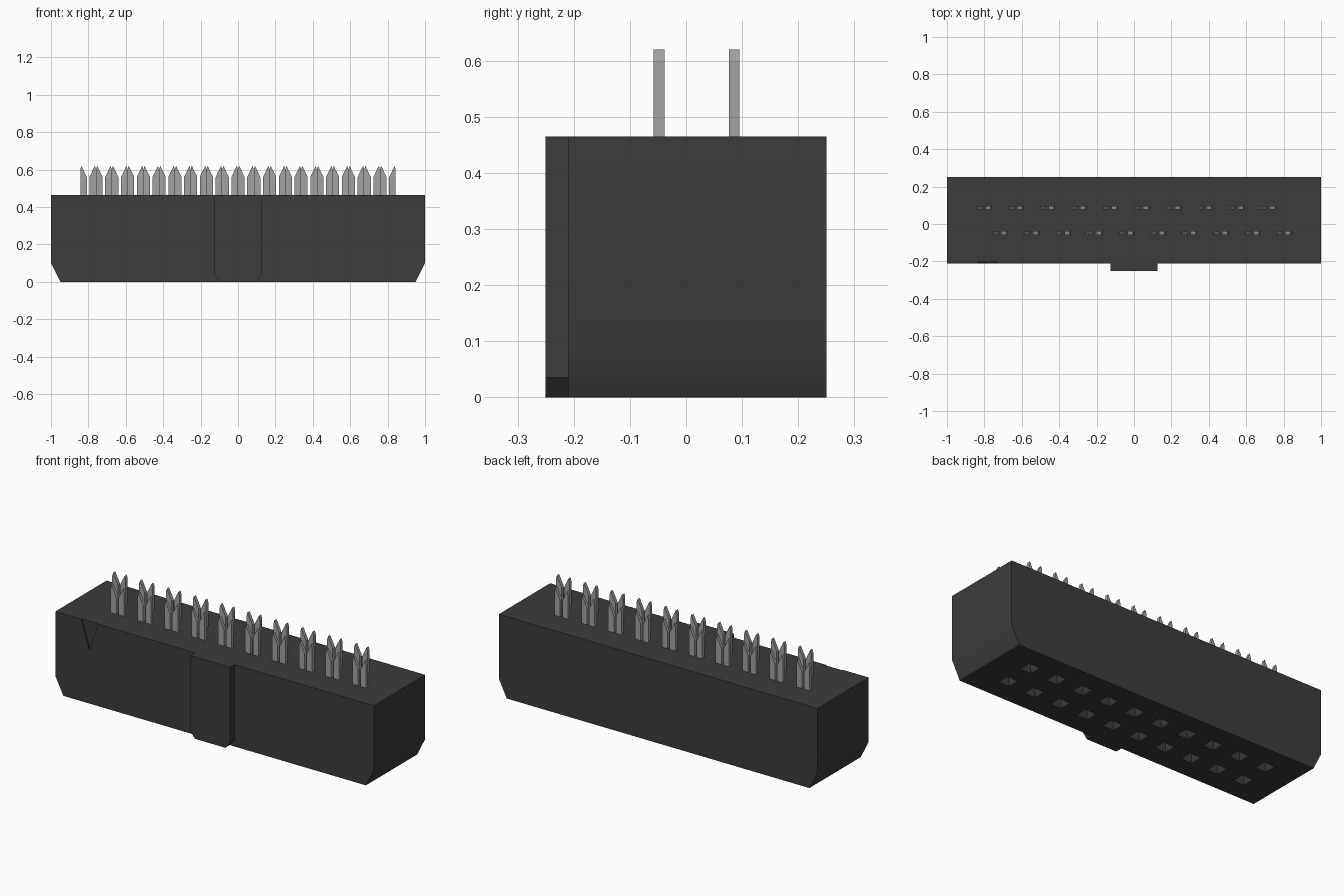
import bpy, bmesh, math

cube = bpy.data.objects.get("Cube")
if cube:
    bpy.data.objects.remove(cube, do_unlink=True)


def material(name, value):
    mat = bpy.data.materials.new(name)
    mat.use_nodes = True
    colour = (value, value, value, 1)
    mat.diffuse_color = colour
    mat.node_tree.nodes["Principled BSDF"].inputs["Base Color"].default_value = colour
    return mat


black = material("black plastic", 0.045)
steel = material("grey metal", 0.36)


def loft(bm, rings):
    """Skin matching rings of points and cap both ends."""
    loops = [[bm.verts.new(p) for p in ring] for ring in rings]
    n = len(loops[0])
    for a, b in zip(loops, loops[1:]):
        for i in range(n):
            j = (i + 1) % n
            bm.faces.new((a[i], a[j], b[j], b[i]))
    bm.faces.new(loops[0][::-1])
    bm.faces.new(loops[-1])


def prism(bm, profile, y0, y1):
    """Extrude an x-z profile along y."""
    loft(bm, [[(x, y, z) for x, z in profile] for y in (y0, y1)])


def finish(name, bm, mat):
    bmesh.ops.recalc_face_normals(bm, faces=bm.faces)
    mesh = bpy.data.meshes.new(name)
    bm.to_mesh(mesh)
    bm.free()
    mesh.materials.append(mat)
    obj = bpy.data.objects.new(name, mesh)
    bpy.context.collection.objects.link(obj)
    return obj


def chamfered(half, top, dx, dz):
    return [(-half, top), (-half, dz), (dx - half, 0),
            (half - dx, 0), (half, dz), (half, top)]


TOP = 0.465
PITCH = 0.1687
FRONT, MIDDLE, BACK = -0.21, 0.02, 0.25

# Housing with chamfered lower ends
bm = bmesh.new()
prism(bm, chamfered(1, TOP, 0.05, 0.1), FRONT, BACK)
housing = finish("housing", bm, black)

# Cutter: funnel sockets below and the triangular pin marker in front
bm = bmesh.new()
for row in (-0.5, 0.5):
    for i in range(10):
        cx, cy = (i - 4.5) * PITCH, MIDDLE + row * PITCH
        loft(bm, [[(cx + sx * h, cy + sy * h, z)
                   for sx, sy in ((-1, -1), (1, -1), (1, 1), (-1, 1))]
                  for z, h in ((-0.01, 0.04), (0.03, 0.02), (0.25, 0.02))])
prism(bm, [(-0.785, 0.3), (-0.722, 0.5), (-0.848, 0.5)], FRONT - 0.01, FRONT + 0.006)
cutter = finish("recess_cutter", bm, black)

bpy.context.view_layer.objects.active = housing
cut = housing.modifiers.new("recesses", "BOOLEAN")
cut.operation = "DIFFERENCE"
cut.solver = "EXACT"
cut.object = cutter
bpy.ops.object.modifier_apply(modifier=cut.name)
bpy.data.objects.remove(cutter, do_unlink=True)

# Soft shading across the end chamfers only
bpy.ops.object.select_all(action="DESELECT")
housing.select_set(True)
bpy.ops.object.shade_smooth_by_angle(angle=math.radians(30))
weighted = housing.modifiers.new("weighted normals", "WEIGHTED_NORMAL")
weighted.keep_sharp = True

# Polarising key on the front
bm = bmesh.new()
prism(bm, chamfered(0.125, TOP, 0.03, 0.035), FRONT - 0.04, FRONT)
finish("polarising_key", bm, black)

# Forked contacts, rows staggered by half a pitch
PRONG = [(0.007, 0.44), (0.042, 0.44), (0.042, 0.6), (0.036, 0.62), (0.007, 0.56)]
for name, y, shift in (("front_contacts", -0.048, 0.25), ("back_contacts", 0.086, -0.25)):
    bm = bmesh.new()
    for i in range(10):
        cx = (i - 4.5 + shift) * PITCH
        for side in (-1, 1):
            prism(bm, [(cx + side * x, z) for x, z in PRONG], y - 0.0095, y + 0.0095)
    finish(name, bm, steel)
